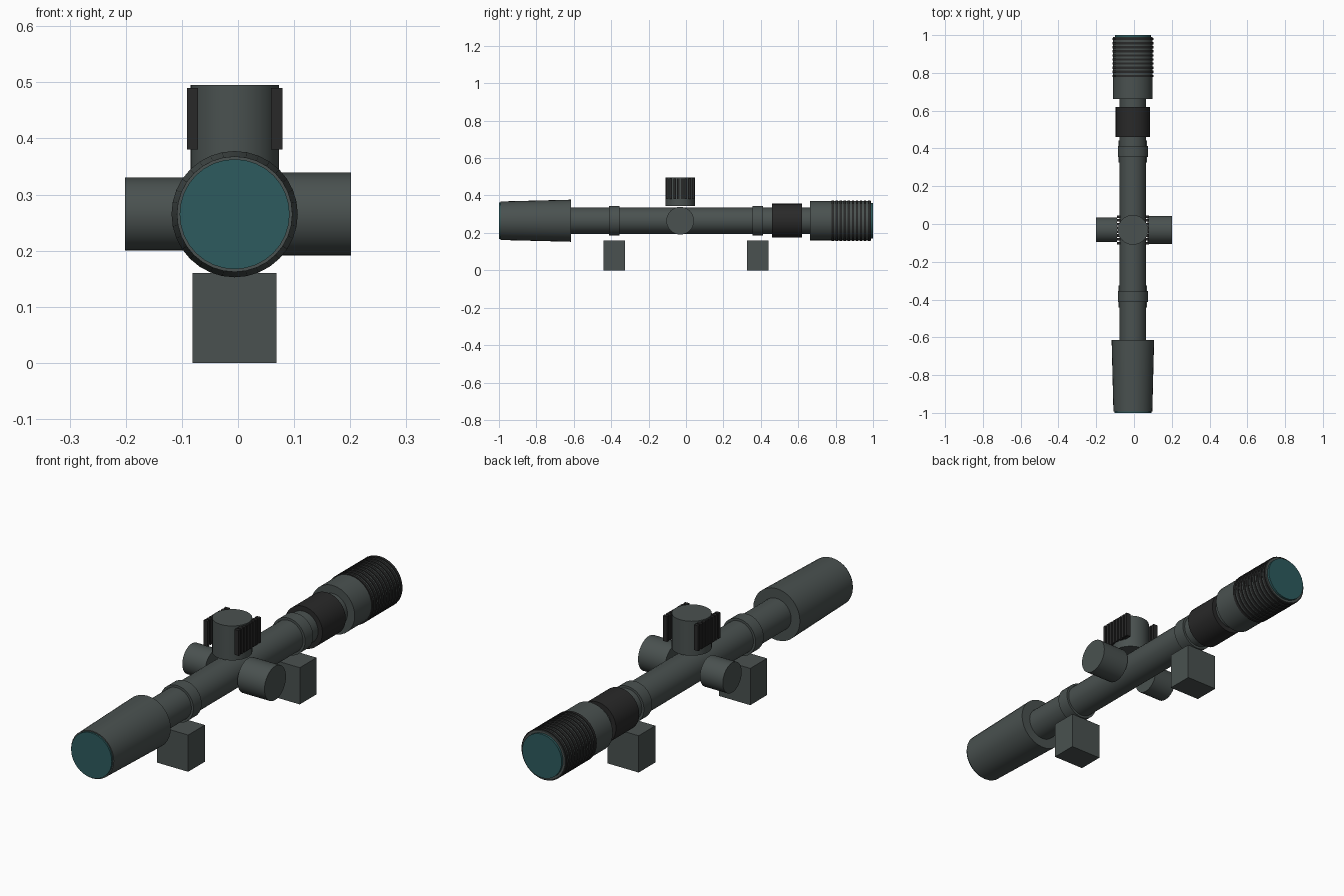
import bpy, math

if "Cube" in bpy.data.objects:
    bpy.data.objects.remove(bpy.data.objects["Cube"])

CX, CZ, TY = -0.006, 0.265, -0.031   # optical axis and turret station


def material(name, rgb):
    m = bpy.data.materials.new(name)
    m.diffuse_color = (*rgb, 1)
    m.use_nodes = True
    m.node_tree.nodes["Principled BSDF"].inputs["Base Color"].default_value = m.diffuse_color
    return m


BODY = material("grey_green_metal", (0.068, 0.083, 0.080))
RUBBER = material("black_rubber", (0.022, 0.022, 0.022))
GLASS = material("teal_glass", (0.026, 0.105, 0.112))


def finish(name, mat, smooth=True):
    o = bpy.context.object
    o.name = name
    o.data.materials.append(mat)
    if smooth:
        bpy.ops.object.shade_smooth_by_angle(angle=math.radians(30))
    return o


def barrel(name, y0, y1, r0, r1, mat):
    """Round part along the optical axis, radius r0 at y0 and r1 at y1."""
    bpy.ops.mesh.primitive_cone_add(vertices=32, radius1=r1, radius2=r0, depth=y1 - y0,
                                    location=(CX, (y0 + y1) / 2, CZ),
                                    rotation=(math.pi / 2, 0, 0))
    return finish(name, mat)


def knob(name, loc, r, depth, rot=(0, 0, 0)):
    bpy.ops.mesh.primitive_cylinder_add(vertices=32, radius=r, depth=depth,
                                        location=loc, rotation=rot)
    return finish(name, BODY)


def box(name, loc, size, mat):
    bpy.ops.mesh.primitive_cube_add(size=1, location=loc)
    o = bpy.context.object
    o.scale = size
    bpy.ops.object.transform_apply(location=False, rotation=False, scale=True)
    return finish(name, mat, False)


# Tube, bells and lenses
barrel("main_tube", -0.64, 0.68, 0.07, 0.07, BODY)
barrel("objective_bell", -0.993, -0.615, 0.103, 0.1125, BODY)
barrel("front_lens", -1.0, -0.98, 0.098, 0.098, GLASS)
barrel("eyepiece", 0.662, 0.99, 0.105, 0.105, BODY)
barrel("rear_lens", 0.98, 1.0, 0.095, 0.095, GLASS)
barrel("zoom_ring", 0.46, 0.62, 0.091, 0.091, RUBBER)

# Rubber ribs on the eyepiece
for i in range(10):
    y = 0.784 + i * 0.0217
    barrel(f"eyepiece_rib_{i}", y - 0.006, y + 0.006, 0.109, 0.109, RUBBER)

# Mount rings and base blocks
for name, y in (("front", -0.384), ("rear", 0.384)):
    barrel(name + "_mount_ring", y - 0.028, y + 0.028, 0.08, 0.08, BODY)
    box(name + "_mount_block", (CX, y, 0.08), (0.15, 0.115, 0.16), BODY)

# Turrets
knob("top_turret", (CX, TY, 0.42), 0.079, 0.15)
side = (0, math.pi / 2, 0)
knob("left_turret", (-0.146, TY, CZ), 0.065, 0.11, side)
knob("right_turret", (0.136, TY, CZ), 0.074, 0.13, side)

# Grip bars beside the top turret
for s in (-1, 1):
    for i in range(8):
        box(f"turret_grip_{'left' if s < 0 else 'right'}_{i}",
            (CX + s * 0.075, TY + (i - 3.5) * 0.02, 0.435), (0.02, 0.014, 0.11), RUBBER)
